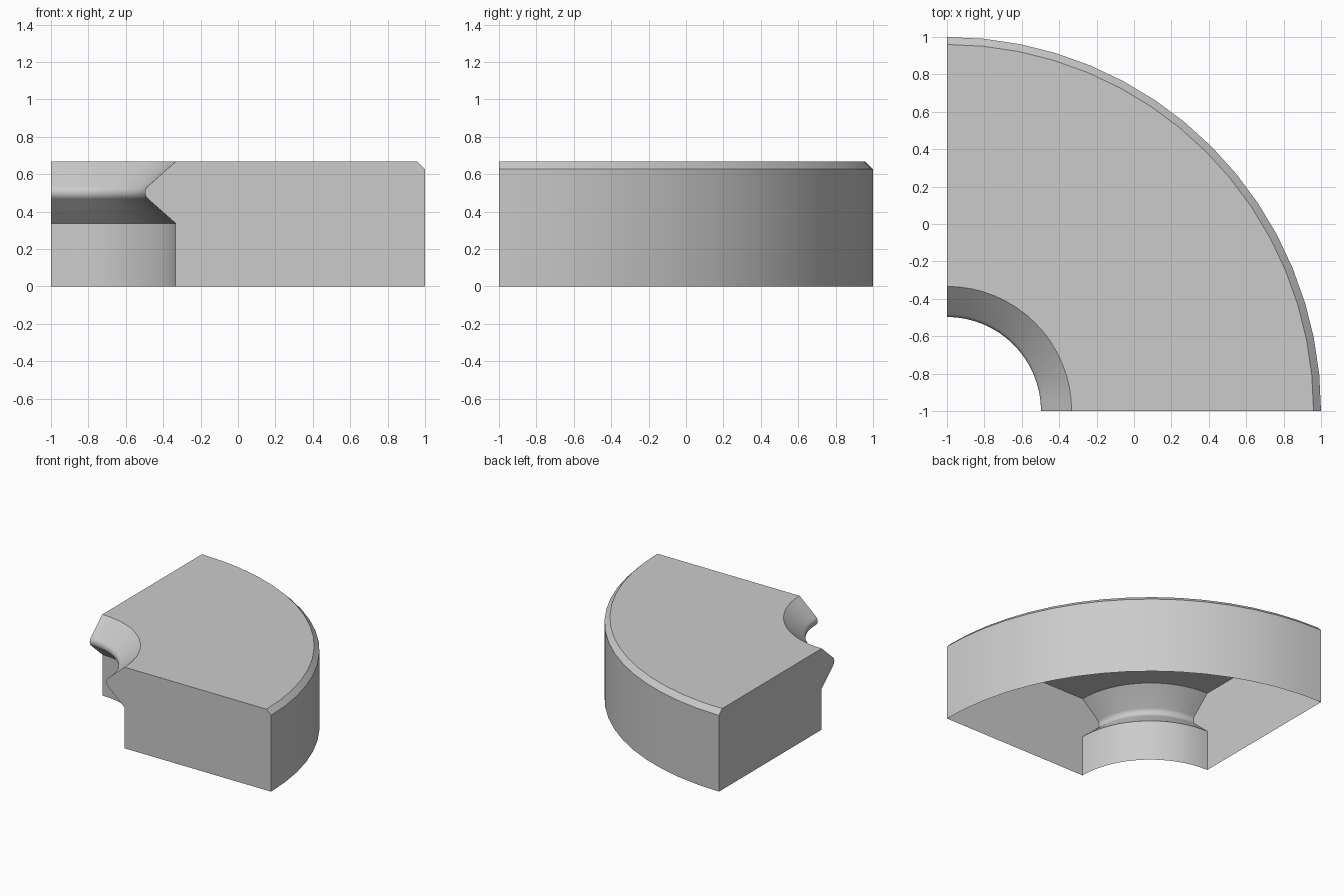
import bpy, bmesh, math

cube = bpy.data.objects.get("Cube")
if cube:
    bpy.data.objects.remove(cube, do_unlink=True)

grey = bpy.data.materials.new("light grey")
grey.use_nodes = True
colour = (0.6, 0.6, 0.6, 1)
grey.diffuse_color = colour
grey.node_tree.nodes["Principled BSDF"].inputs["Base Color"].default_value = colour

SEGMENTS = 16
BORE, RIM, HEIGHT, CHAMFER = 2 / 3, 2.0, 2 / 3, 0.04
LIP_Z, LIP_R, LIP_ROUND = 0.502, 0.548, 0.045

# Section as (radius, height): bore wall, rounded lip, top, chamfer, rim wall
profile = [(BORE, 0), (BORE, 0.337)]
for i in range(-4, 5):
    a = math.radians(49) * i / 4
    profile.append((LIP_R - LIP_ROUND * math.cos(a), LIP_Z + LIP_ROUND * math.sin(a)))
profile += [(BORE, HEIGHT), (RIM - CHAMFER, HEIGHT), (RIM, HEIGHT - CHAMFER), (RIM, 0)]

# Sweep the section through a quarter turn about the corner axis
bm = bmesh.new()
rings = []
for s in range(SEGMENTS + 1):
    t = math.pi / 2 * s / SEGMENTS
    rings.append([bm.verts.new((r * math.cos(t) - 1, r * math.sin(t) - 1, z)) for r, z in profile])
for a, b in zip(rings, rings[1:]):
    for i in range(len(profile) - 1):
        bm.faces.new((a[i], a[i + 1], b[i + 1], b[i]))

# Flat end walls; the underside stays open
bm.faces.new(rings[0])
bm.faces.new(rings[-1])
bmesh.ops.recalc_face_normals(bm, faces=bm.faces)
top = max(bm.faces, key=lambda f: f.calc_center_median().z)
if top.normal.z < 0:
    bmesh.ops.reverse_faces(bm, faces=bm.faces)

mesh = bpy.data.meshes.new("quarter_ring_shell")
bm.to_mesh(mesh)
bm.free()
mesh.materials.append(grey)
shell = bpy.data.objects.new("quarter_ring_shell", mesh)
bpy.context.collection.objects.link(shell)

bpy.ops.object.select_all(action="DESELECT")
shell.select_set(True)
bpy.context.view_layer.objects.active = shell
bpy.ops.object.shade_smooth_by_angle(angle=math.radians(30))
